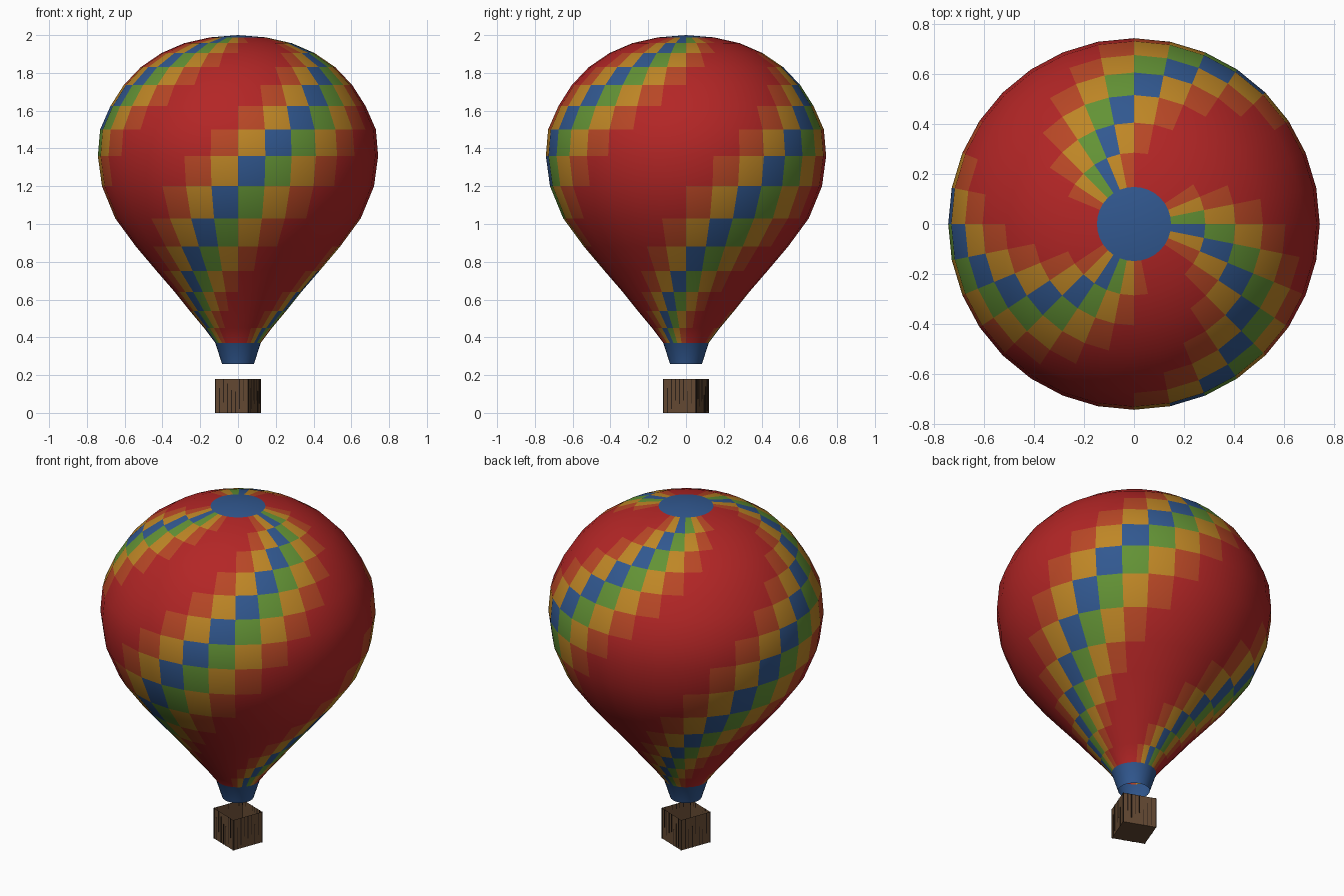
import bpy, bmesh, math, random
from mathutils import Matrix

if "Cube" in bpy.data.objects:
    bpy.data.objects.remove(bpy.data.objects["Cube"])

random.seed(4)


def material(name, rgb):
    m = bpy.data.materials.new(name)
    m.diffuse_color = (*rgb, 1)
    m.use_nodes = True
    m.node_tree.nodes["Principled BSDF"].inputs["Base Color"].default_value = m.diffuse_color
    return m


red = material("red cloth", (.45, .019, .019))
orange = material("orange cloth", (.48, .063, .019))
yellow = material("yellow cloth", (.52, .24, .019))
green = material("green cloth", (.125, .29, .036))
blue = material("blue cloth", (.031, .098, .28))
wood = material("brown wood", (.125, .066, .032))
seam = material("dark wood", (.024, .014, .009))


def make_object(name, bm, mats):
    me = bpy.data.meshes.new(name)
    bm.to_mesh(me)
    bm.free()
    for m in mats:
        me.materials.append(m)
    ob = bpy.data.objects.new(name, me)
    bpy.context.collection.objects.link(ob)
    return ob


# Envelope: lathe of 32 sectors, one row of cloth panels per profile step
SEG = 32
PROFILE = [(.085, .26), (.12, .37), (.18, .45), (.255, .54), (.335, .64),
           (.43, .75), (.54, .88), (.65, 1.03), (.72, 1.2), (.742, 1.36),
           (.73, 1.5), (.675, 1.625), (.605, 1.735), (.515, 1.83),
           (.405, 1.905), (.285, 1.957), (.148, 1.988)]
STRIPE_STARTS = (-8, 3, 14)            # sector of each blue spiral at mid height
STRIPE = {-2: 1, -1: 2, 0: 4, 1: 3, 2: 2, 3: 1}   # sector offset -> colour


def panel_colour(row, sector):
    if row == 0:
        return 4                       # throat
    for start in STRIPE_STARTS:
        offset = (sector - start - (row - 8) + 16) % SEG - 16
        if offset in STRIPE:
            return STRIPE[offset]
    return 0


bm = bmesh.new()
rings = [[bm.verts.new((r * math.cos(2 * math.pi * j / SEG),
                        r * math.sin(2 * math.pi * j / SEG), z))
          for j in range(SEG)] for r, z in PROFILE]
for i in range(len(rings) - 1):
    for j in range(SEG):
        k = (j + 1) % SEG
        f = bm.faces.new((rings[i][j], rings[i][k], rings[i + 1][k], rings[i + 1][j]))
        f.material_index = panel_colour(i, j)
# Crown disc
tip = bm.verts.new((0, 0, 2))
for j in range(SEG):
    f = bm.faces.new((rings[-1][j], rings[-1][(j + 1) % SEG], tip))
    f.material_index = 4
for f in bm.faces:
    f.smooth = True
make_object("envelope", bm, [red, orange, yellow, green, blue])

# Basket: open box turned about z, with thin walls
TURN = Matrix.Rotation(math.radians(-21), 4, 'Z')
HALF, HEIGHT, WALL = .094, .18, .012


def add_box(bm, size, centre, rot=Matrix.Identity(4)):
    bmesh.ops.create_cube(bm, size=1, matrix=rot @ Matrix.Translation(centre)
                          @ Matrix.Diagonal((*size, 1)))


bm = bmesh.new()
add_box(bm, (2 * HALF, 2 * HALF, HEIGHT), (0, 0, HEIGHT / 2), TURN)
top = max(bm.faces, key=lambda f: f.calc_center_median().z)
bmesh.ops.inset_region(bm, faces=[top], thickness=WALL)
bmesh.ops.translate(bm, verts=top.verts[:], vec=(0, 0, WALL - HEIGHT))
make_object("basket", bm, [wood])

# Dark plank seams on the four outer sides
bm = bmesh.new()
for side in range(4):
    rot = TURN @ Matrix.Rotation(side * math.pi / 2, 4, 'Z')
    for n in range(9):
        x = (n - 4) * .0228
        width = random.uniform(.003, .006)
        length = HEIGHT * (1 if n in (0, 8) else random.uniform(.5, .98))
        z = random.choice((length / 2, HEIGHT - length / 2))
        add_box(bm, (width, .003, length), (x, -HALF, z), rot)
make_object("plank_seams", bm, [seam])
